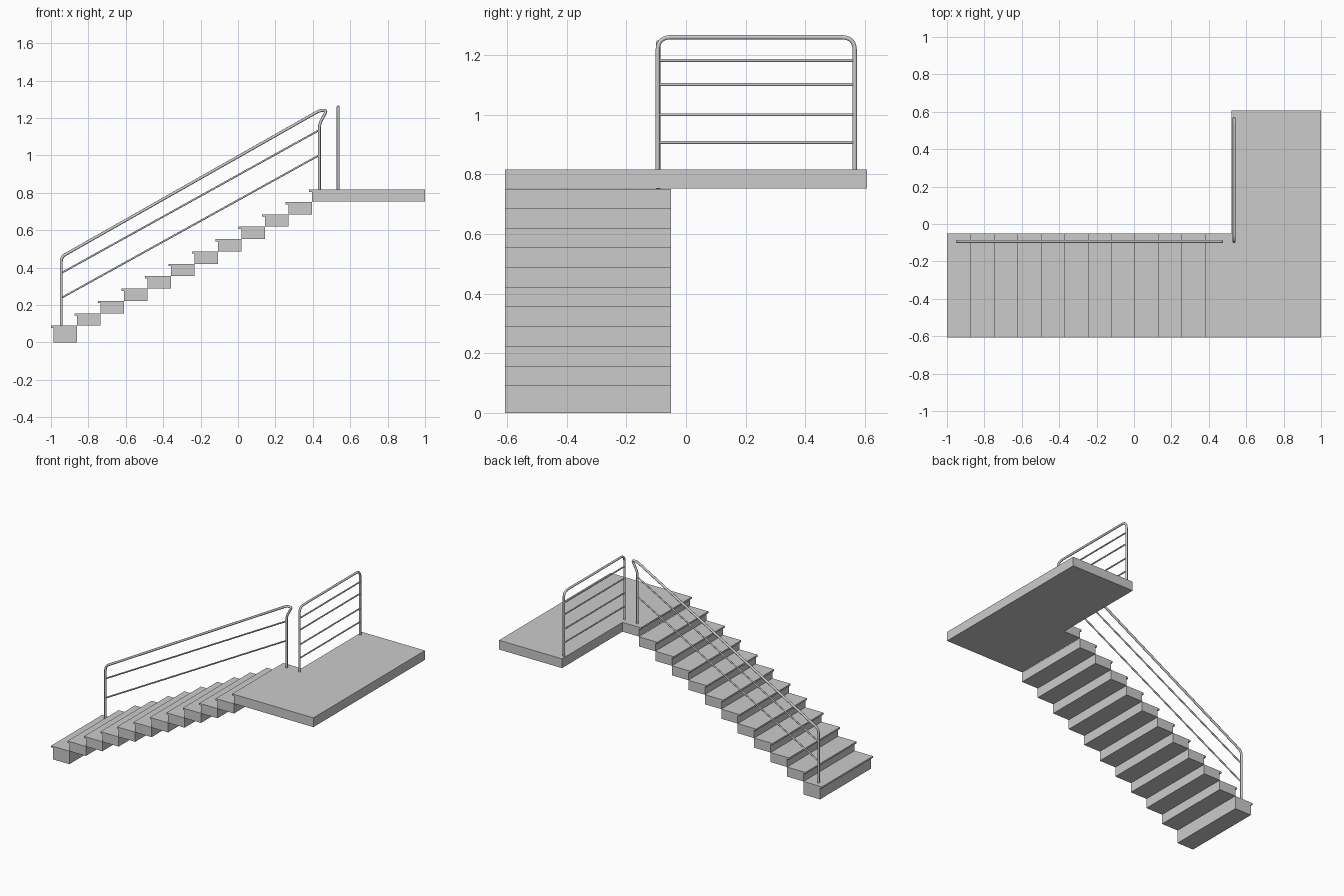
import bpy
from mathutils import Vector

if "Cube" in bpy.data.objects:
    bpy.data.objects.remove(bpy.data.objects["Cube"])

RUN, RISE = 0.1255, 0.0661      # spacing of the steps
Y0, Y1, Y2 = -0.607, -0.051, 0.607
NOSE, LIP = 0.014, 0.012        # nosing overhang and thickness
TOP, BOTTOM = 0.817, 0.753


def prism(name, outline, vec):
    """Closed solid from a planar outline pushed along vec."""
    a = [Vector(p) for p in outline]
    b = [p + Vector(vec) for p in a]
    n = len(a)
    faces = [list(range(n)), list(range(2 * n - 1, n - 1, -1))]
    faces += [[(i + 1) % n, i, n + i, n + (i + 1) % n] for i in range(n)]
    mesh = bpy.data.meshes.new(name)
    mesh.from_pydata(a + b, [], faces)
    ob = bpy.data.objects.new(name, mesh)
    bpy.context.collection.objects.link(ob)
    return ob


def tube(name, pts, r, fillet=0.0):
    """Round bar along a path with rounded corners."""
    pts = [Vector(p) for p in pts]
    path = [pts[0]]
    for a, p, b in zip(pts, pts[1:], pts[2:]):
        u, v = a - p, b - p
        d = min(fillet, u.length * 0.49, v.length * 0.49)
        s, e = p + u.normalized() * d, p + v.normalized() * d
        for k in range(7):
            t = k / 6
            path.append(s * (1 - t) ** 2 + p * 2 * t * (1 - t) + e * t * t)
    path.append(pts[-1])
    cu = bpy.data.curves.new(name, 'CURVE')
    cu.dimensions = '3D'
    cu.bevel_depth, cu.bevel_resolution = r, 3
    cu.use_fill_caps = True
    sp = cu.splines.new('POLY')
    sp.points.add(len(path) - 1)
    for q, p in zip(sp.points, path):
        q.co = (*p, 1)
    sp.use_smooth = True
    ob = bpy.data.objects.new(name, cu)
    bpy.context.collection.objects.link(ob)
    return ob


# Steps with a thin overhanging nosing
for i in range(11):
    x, zt = -1 + i * RUN, 0.09 + i * RISE
    zb = zt - RISE if i else 0
    xb = x + NOSE + RUN
    prof = [(x + NOSE, zb), (xb, zb), (xb, zt), (x, zt),
            (x, zt - LIP), (x + NOSE, zt - LIP)]
    prism(f"step_{i + 1}", [(px, Y0, pz) for px, pz in prof], (0, Y1 - Y0, 0))

# L-shaped landing and its nosing
xs = -1 + 11 * RUN
landing = [(xs + NOSE, Y0), (1, Y0), (1, Y2), (0.52, Y2), (0.52, Y1), (xs + NOSE, Y1)]
prism("landing", [(x, y, BOTTOM) for x, y in landing], (0, 0, TOP - BOTTOM))
nose = [(xs, Y0), (xs + NOSE, Y0), (xs + NOSE, Y1), (xs, Y1)]
prism("landing_nosing", [(x, y, TOP - LIP) for x, y in nose], (0, 0, LIP))

# Stair handrail with two sloping bars
ry = -0.093
rail = [(-0.945, 0.09), (-0.945, 0.458), (0.436, 1.24), (0.476, 1.243),
        (0.435, 1.168), (0.435, TOP)]
tube("stair_handrail", [(x, ry, z) for x, z in rail], 0.0078, 0.026)
for k, (za, zb) in enumerate([(0.371, 1.136), (0.238, 1.002)]):
    tube(f"stair_bar_{k + 1}", [(-0.945, ry, za), (0.435, ry, zb)], 0.005)

# Landing guard rail with four level bars
gx, ga, gb = 0.535, -0.095, 0.566
tube("landing_guard", [(gx, ga, TOP), (gx, ga, 1.26), (gx, gb, 1.26), (gx, gb, TOP)],
     0.0075, 0.045)
for k, z in enumerate([0.907, 1.0, 1.101, 1.182]):
    tube(f"landing_bar_{k + 1}", [(gx, ga, z), (gx, gb, z)], 0.005)
